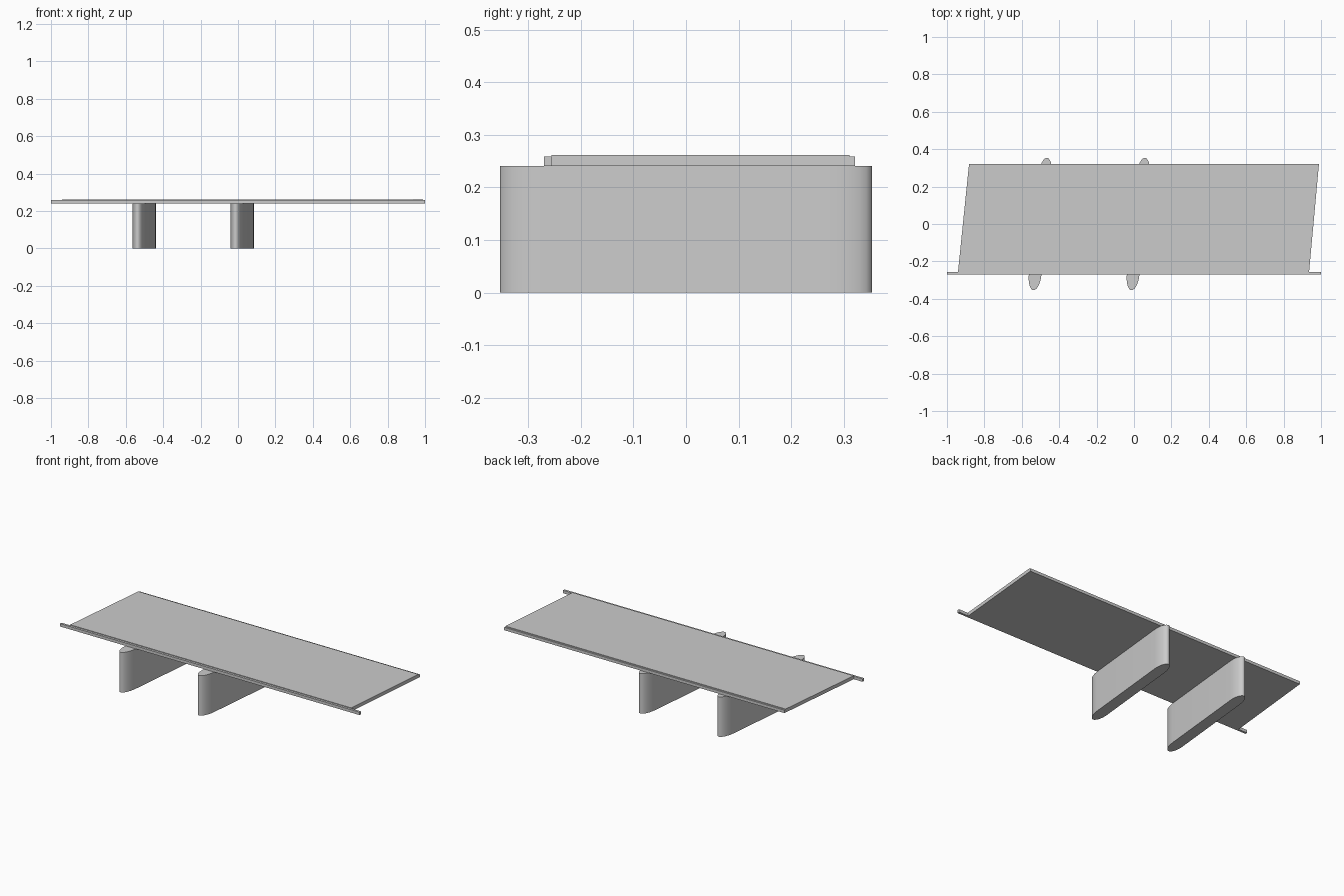
import bpy, bmesh, math

if "Cube" in bpy.data.objects:
    bpy.data.objects.remove(bpy.data.objects["Cube"])

Z_PIER, Z_BEAM, Z_DECK = 0.241, 0.2585, 0.262
SKEW = 0.1  # sideways shift per unit of depth


def prism(name, outline, z0, z1):
    """Extrude a plan outline (counter-clockwise) from z0 up to z1."""
    bm = bmesh.new()
    base = bm.faces.new([bm.verts.new((x, y, z0)) for x, y in outline])
    top = bmesh.ops.extrude_face_region(bm, geom=[base])["geom"]
    for v in top:
        if isinstance(v, bmesh.types.BMVert):
            v.co.z = z1
    bmesh.ops.recalc_face_normals(bm, faces=bm.faces)
    mesh = bpy.data.meshes.new(name)
    bm.to_mesh(mesh)
    bm.free()
    obj = bpy.data.objects.new(name, mesh)
    bpy.context.collection.objects.link(obj)
    return obj


def smooth(obj):
    bpy.ops.object.select_all(action='DESELECT')
    obj.select_set(True)
    bpy.context.view_layer.objects.active = obj
    bpy.ops.object.shade_smooth_by_angle(angle=math.radians(40))


# Skewed road deck
prism("deck", [(-0.941, -0.256), (0.936, -0.256), (0.988, 0.311), (-0.883, 0.311)],
      Z_PIER, Z_DECK)

# Edge beams: the front one runs past the deck at both ends
prism("front_beam", [(-1, -0.2695), (1, -0.2695), (1, -0.256), (-1, -0.256)],
      Z_PIER, Z_BEAM)
prism("back_beam", [(-0.883, 0.311), (0.988, 0.311), (0.989, 0.321), (-0.882, 0.321)],
      Z_PIER, Z_BEAM)

# Two wall piers with elliptical noses, skewed like the deck
HALF_W, HALF_L, NOSE, STEPS = 0.034, 0.354, 0.085, 12
for name, cx in (("left_pier", -0.5015), ("right_pier", 0.0225)):
    outline = []
    for side in (1, -1):
        for i in range(STEPS + 1):
            a = math.pi * i / STEPS
            x = side * HALF_W * math.cos(a)
            y = side * (HALF_L - NOSE + NOSE * math.sin(a))
            outline.append((cx + x + SKEW * y, y))
    smooth(prism(name, outline, 0, Z_PIER))
